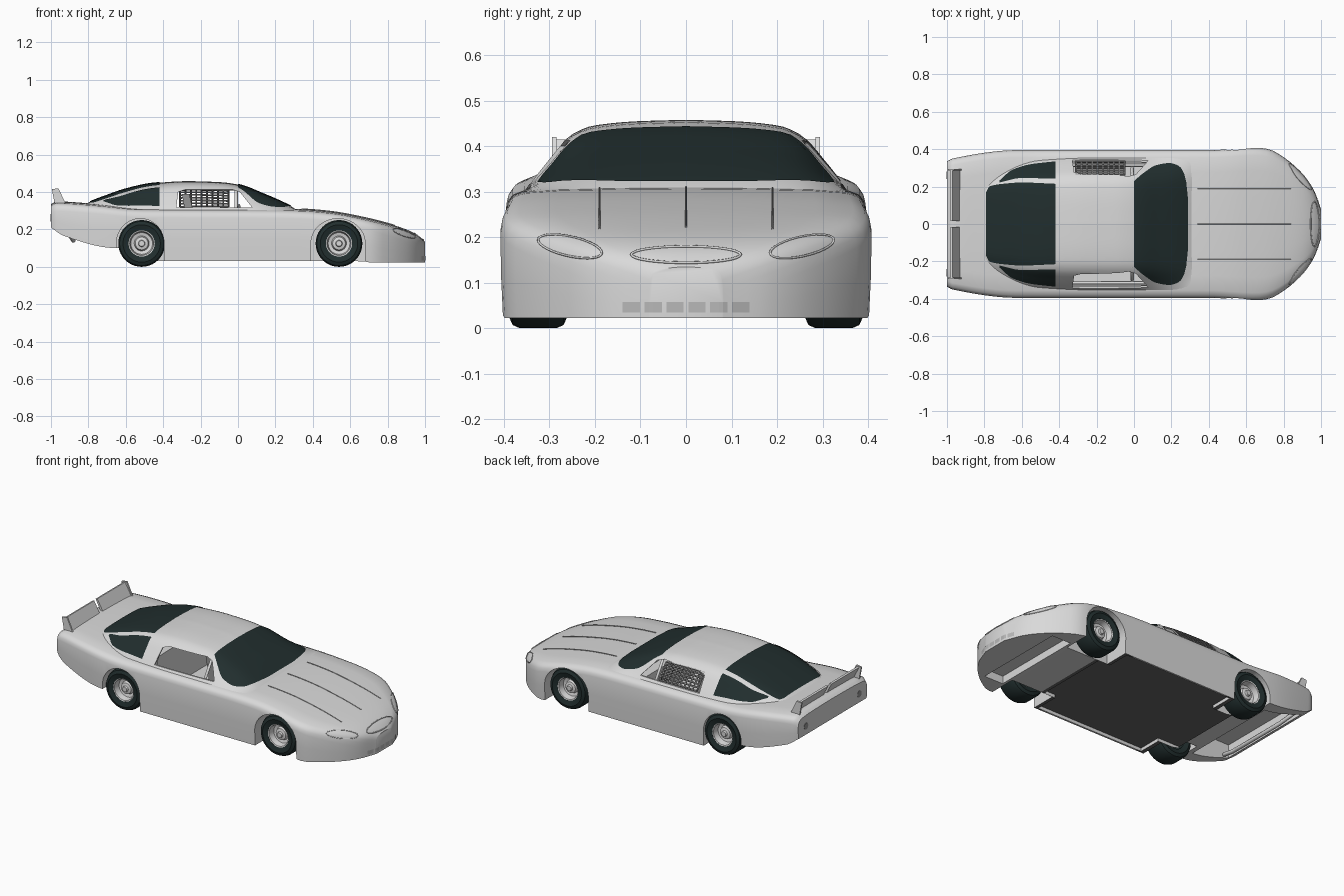
import bpy, bmesh, math
from mathutils import Vector
from mathutils.bvhtree import BVHTree

if "Cube" in bpy.data.objects:
    bpy.data.objects.remove(bpy.data.objects["Cube"])


def material(name, r, g, b):
    m = bpy.data.materials.new(name)
    m.use_nodes = True
    m.diffuse_color = (r, g, b, 1)
    m.node_tree.nodes["Principled BSDF"].inputs["Base Color"].default_value = (r, g, b, 1)
    return m


paint = material("pale grey paint", .7, .7, .7)
dark = material("dark glass and rubber", .015, .027, .027)
floor_grey = material("floor grey", .13, .13, .13)
trim = material("trim grey", .3, .3, .3)
slot_grey = material("slot grey", .48, .48, .48)


def curve(pts, x):
    """Smooth interpolation through points, without overshoot."""
    x = min(max(x, pts[0][0]), pts[-1][0])
    slope = [(b[1] - a[1]) / (b[0] - a[0]) for a, b in zip(pts, pts[1:])]
    tan = [slope[0]]
    for a, b in zip(slope, slope[1:]):
        tan.append(2 * a * b / (a + b) if a * b > 0 else 0)
    tan.append(slope[-1])
    i = max(k for k in range(len(slope)) if pts[k][0] <= x)
    h = pts[i + 1][0] - pts[i][0]
    t = (x - pts[i][0]) / h
    s = t * t * (3 - 2 * t)
    return (pts[i][1] * (1 - s) + pts[i + 1][1] * s
            + h * t * (1 - t) * (tan[i] * (1 - t) - tan[i + 1] * t))


def spread(a, b, n):
    return [a + (b - a) * i / n for i in range(n + 1)]


def activate(ob):
    bpy.ops.object.select_all(action='DESELECT')
    ob.select_set(True)
    bpy.context.view_layer.objects.active = ob


def smooth(ob, angle=35):
    activate(ob)
    bpy.ops.object.shade_smooth_by_angle(angle=math.radians(angle))


def grid(name, rows, mat, wrap=False, caps=False):
    """Skin rows of points into a surface facing outward."""
    bm = bmesh.new()
    vs = [[bm.verts.new(p) for p in row] for row in rows]
    n = len(rows[0])
    for a, b in zip(vs, vs[1:]):
        for j in range(n if wrap else n - 1):
            k = (j + 1) % n
            bm.faces.new((a[j], a[k], b[k], b[j]))
    if caps:
        bm.faces.new(vs[0])
        bm.faces.new(vs[-1])
    bmesh.ops.remove_doubles(bm, verts=bm.verts, dist=1e-5)
    bmesh.ops.recalc_face_normals(bm, faces=bm.faces)
    if max(bm.faces, key=lambda f: f.calc_center_median().z).normal.z < -.01:
        bmesh.ops.reverse_faces(bm, faces=bm.faces)
    me = bpy.data.meshes.new(name)
    bm.to_mesh(me)
    bm.free()
    me.materials.append(mat)
    ob = bpy.data.objects.new(name, me)
    bpy.context.collection.objects.link(ob)
    return ob


def prism(name, outline, y0, y1, mat):
    return grid(name, [[(x, y, z) for x, z in outline] for y in (y0, y1)], mat, True, True)


def box(name, x0, x1, y0, y1, z0, z1, mat):
    return prism(name, [(x0, z0), (x1, z0), (x1, z1), (x0, z1)], y0, y1, mat)


def cut(target, cutter):
    cutter.hide_render = True
    activate(target)
    mod = target.modifiers.new("cut", 'BOOLEAN')
    mod.operation, mod.solver, mod.object = 'DIFFERENCE', 'EXACT', cutter
    bpy.ops.object.modifier_apply(modifier=mod.name)
    bpy.data.objects.remove(cutter)


def tubes(name, paths, radius, mat, cyclic=False):
    cu = bpy.data.curves.new(name, 'CURVE')
    cu.dimensions, cu.bevel_depth, cu.bevel_resolution = '3D', radius, 1
    for path in paths:
        sp = cu.splines.new('POLY')
        sp.points.add(len(path) - 1)
        for p, co in zip(sp.points, path):
            p.co = (*co, 1)
        sp.use_cyclic_u = cyclic
    cu.materials.append(mat)
    ob = bpy.data.objects.new(name, cu)
    bpy.context.collection.objects.link(ob)
    activate(ob)
    bpy.ops.object.convert(target='MESH')
    return ob


def lathe(name, profile, x, y, z, side, mat, wrap=False):
    rows = [[(x + r * math.cos(a), y + side * o, z + r * math.sin(a)) for r, o in profile]
            for a in spread(0, math.tau, 40)]
    smooth(grid(name, rows, mat, wrap))


# Body: sections lofted from tail to nose
WIDTH = [(-1, .335), (-.97, .35), (-.62, .395), (.4, .395), (.66, .408), (.72, .4),
         (.8, .357), (.9, .27), (.96, .185), (1, .08)]
TOP = [(-1, .335), (-.97, .35), (-.8, .34), (-.5, .315), (.2, .312), (.35, .308), (.5, .295),
       (.68, .262), (.8, .232), (.9, .2), (.96, .17), (1, .135)]
LOW = [(-1, .21), (-.93, .165), (-.65, .1), (-.56, .1), (-.5, .03), (.66, .03), (.72, .022), (1, .022)]
SHOULDER = [(.35, .001), (.7, .004), (.9, .01), (.965, .02), (.99, .034), (1, .052)]


def body_section(x):
    w, top, low = (curve(c, x) for c in (WIDTH, TOP, LOW))
    drop = 1 + .5 * max(0, x - .6) / .4
    half = [(w * k, top - d * drop) for k, d in SHOULDER]
    half += [(w, (low + half[-1][1]) / 2), (w * .99, low)]
    ring = [(-y, z) for y, z in reversed(half)] + [(0, top)] + half
    return [(x, y, z) for y, z in ring]


stations = [math.sin(t) for t in spread(-math.pi / 2, math.pi / 2, 64)]
body = grid("body_shell", [body_section(x) for x in stations], paint, True, True)
body.data.materials.append(floor_grey)

# Wheel wells, cockpit and underside pockets
WHEELS = [("rear", -.515, -.65, -.395), ("front", .54, .39, .68)]
for label, cx, back, front in WHEELS:
    mid, r = (back + front) / 2, (front - back) / 2
    arch = [(back, -.05), (front, -.05)]
    arch += [(mid + r * math.cos(a), .125 + .133 * math.sin(a)) for a in spread(0, math.pi, 24)]
    for s in (-1, 1):
        cut(body, prism("arch_cutter", arch, s * .235, s * .5, paint))
cut(body, box("cockpit_cutter", -.38, .13, -.325, .325, .08, .4, paint))
cut(body, box("floor_cutter", -.6, .45, -.234, .234, -.1, .05, paint))
cut(body, box("sill_cutter", -.37, .37, -.38, .38, -.1, .05, paint))
cut(body, box("tail_cutter", -.94, -.68, -.31, .31, 0, .25, paint))
cut(body, box("nose_cutter", .7, .83, -.29, .29, -.1, .07, paint))
for f in body.data.polygons:
    if f.normal.z < -.9 and -.62 < f.center.x < .45 and f.center.z < .09 and abs(f.center.y) < .37:
        f.material_index = 1
smooth(body)

# Cabin: a height field over the deck
ROOF = [(-.85, .32), (-.79, .348), (-.7, .382), (-.6, .416), (-.45, .447), (-.27, .458),
        (-.1, .453), (0, .44), (.14, .388), (.28, .325), (.33, .295)]
CABIN = [(-.85, .23), (-.7, .3), (-.5, .345), (-.2, .356), (.2, .356), (.33, .335)]
ARC = [(0, 1), (.3, .98), (.57, .92), (.71, .79), (.85, .45), (.97, .1), (1, 0)]


def cabin_z(x, y):
    return .3 + (curve(ROOF, x) - .3) * curve(ARC, min(1, abs(y) / curve(CABIN, x)))


cabin = grid("cabin_roof", [[(x, t * curve(CABIN, x), cabin_z(x, t * curve(CABIN, x)))
                             for t in spread(-1, 1, 40)] for x in spread(-.85, .33, 48)], paint)
activate(cabin)
shell = cabin.modifiers.new("thickness", 'SOLIDIFY')
shell.thickness, shell.offset = .008, -1
bpy.ops.object.modifier_apply(modifier=shell.name)
window = [(-.33, .316), (-.32, .4), (-.28, .413), (-.03, .413), (.01, .4), (.075, .318)]
for s in (-1, 1):
    cut(cabin, prism("window_cutter", window, s * .2, s * .5, paint))
smooth(cabin)


# Glass plates lying on the cabin
def glass(name, x0, x1, inner, outer):
    rows = []
    for x in spread(x0, x1, 28):
        rows.append([(x, y, cabin_z(x, y) + .004) for y in spread(inner(x), outer(x), 24)])
    smooth(grid(name, rows, dark))


SCREEN = [(0, .23), (.05, .272), (.12, .315), (.19, .326), (.24, .31), (.275, .25), (.29, .12)]
BACK = [(-.79, .17), (-.775, .2), (-.7, .215), (-.6, .222), (-.42, .215)]
QUARTER_IN = [(-.72, .222), (-.6, .246), (-.42, .242)]
QUARTER_OUT = [(-.72, .232), (-.65, .29), (-.55, .32), (-.42, .335)]
glass("windscreen", 0, .29, lambda x: -curve(SCREEN, x), lambda x: curve(SCREEN, x))
glass("rear_window", -.79, -.42, lambda x: -curve(BACK, x), lambda x: curve(BACK, x))
for s, label in ((1, "left"), (-1, "right")):
    glass(label + "_quarter_window", -.72, -.42, lambda x: s * curve(QUARTER_IN, x),
          lambda x: s * curve(QUARTER_OUT, x))

# Wheels
TYRE = [(.07, -.055), (.1, -.064), (.118, -.056), (.125, -.04), (.125, .04), (.118, .056),
        (.1, .064), (.07, .055)]
RIM = [(.072, -.05), (.072, .055), (.064, .052), (.058, .015), (.04, .01), (.034, .03), (.018, .034),
       (.015, .045), (0, .045)]
for label, cx, back, front in WHEELS:
    for s, side in ((1, "left"), (-1, "right")):
        lathe(f"{label}_{side}_tyre", TYRE, cx, s * .325, .125, s, dark, True)
        lathe(f"{label}_{side}_rim", RIM, cx, s * .325, .125, s, paint)
    tubes(label + "_axle", [[(cx, -.3, .125), (cx, .3, .125)]], .015, trim)

# Spoiler in two halves with end plates
for s, side in ((1, "left"), (-1, "right")):
    blade = [(-.925, .335), (-.97, .415), (-.982, .412), (-.942, .335)]
    plate = [(-.92, .335), (-.96, .42), (-.995, .415), (-.98, .335)]
    prism(side + "_spoiler_blade", blade, s * .015, s * .285, paint)
    prism(side + "_spoiler_end", plate, s * .285, s * .295, paint)
    bpy.ops.mesh.primitive_cylinder_add(radius=.02, depth=.006, location=(-.999, s * .26, .262),
                                        rotation=(0, math.pi / 2, 0))
    lamp = bpy.context.object
    lamp.name = side + "_tail_lamp"
    lamp.data.materials.append(trim)
tubes("rear_bumper_bar", [[(-.9, -.3, .17), (-.88, -.2, .14), (-.88, .2, .14), (-.9, .3, .17)]],
      .012, paint)

# Nose and bonnet details projected onto the body
tree = BVHTree.FromObject(body, bpy.context.evaluated_depsgraph_get())


def project(origin, direction):
    d = Vector(direction)
    hit = tree.ray_cast(Vector(origin), d)[0]
    return hit - d * .002 if hit else None


def on_nose(pts):
    return [p for p in (project((2, y, z), (-1, 0, 0)) for y, z in pts) if p]


def oval(cy, cz, ry, rz, tilt=0):
    return [(cy + ry * math.cos(a), cz + rz * math.sin(a) + tilt * ry * math.cos(a))
            for a in spread(0, math.tau, 32)[:-1]]


tubes("nose_grille_rim", [on_nose(oval(0, .162, .12, .018))], .003, paint, True)
tubes("headlight_rims", [on_nose(oval(s * .255, .18, .07, .022, s * .2)) for s in (1, -1)],
      .0025, paint, True)
for i, y in enumerate(spread(-.12, .12, 5)):
    rows = [on_nose([(y + k, z) for k in spread(-.019, .019, 4)]) for z in (.034, .058)]
    grid(f"air_slot_{i + 1}", rows, slot_grey)
seams = [[project((x, y, 1), (0, 0, -1)) for x in spread(.34, .84, 16)] for y in (-.19, 0, .19)]
tubes("bonnet_seams", seams, .0022, paint)

# Window net on the driver's side
net = [[(x, y, cabin_z(x, y) - .006) for y in spread(.262, .335, 6)] for x in spread(-.31, -.05, 9)]
tubes("window_net", net + [list(row) for row in zip(*net)], .005, trim)

# Cockpit: seat, dashboard, steering wheel and roll cage
box("seat_base", -.25, -.06, .07, .23, .08, .17, trim)
prism("seat_back", [(-.25, .12), (-.2, .12), (-.26, .39), (-.3, .39)], .07, .23, trim)
box("dashboard", .06, .125, -.32, .32, .2, .3, paint)
tubes("steering_wheel", [[(.02 - z * .3, .15 + y, .28 + z) for y, z in oval(0, 0, .05, .05)]],
      .006, trim, True)
tubes("roll_cage", [[(x, -.3, .09), (x, -.3, .31), (x, -.23, .415), (x, .23, .415), (x, .3, .31),
                     (x, .3, .09)] for x in (-.35, -.01)]
      + [[(-.35, y, .415), (-.01, y, .415)] for y in (-.23, .23)]
      + [[(-.35, y, z), (.1, y, z)] for y in (-.315, .315) for z in (.17, .25)], .009, paint)
